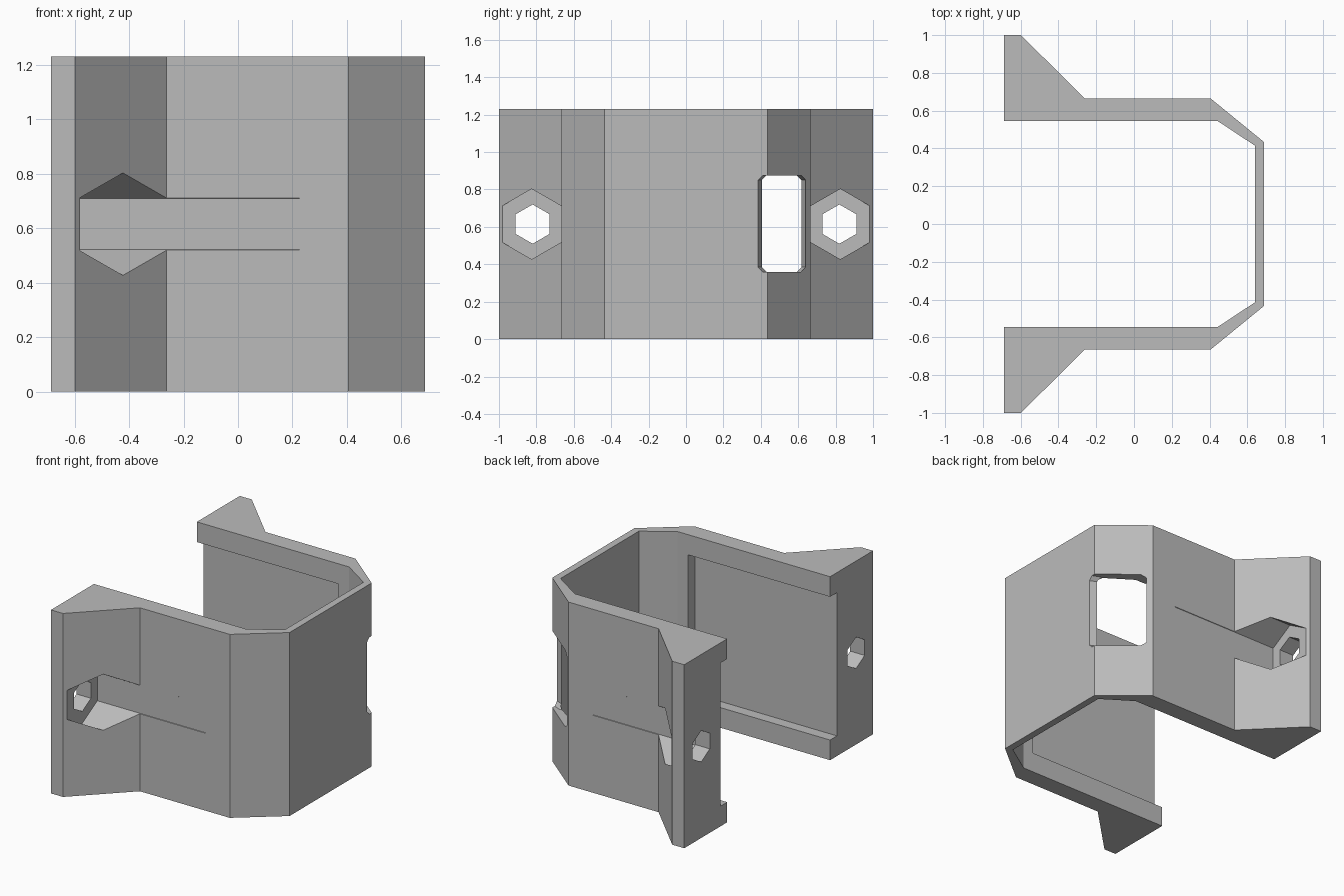
import bpy, bmesh, math

cube = bpy.data.objects.get("Cube")
if cube:
    bpy.data.objects.remove(cube, do_unlink=True)

HEIGHT = 1.23
MID = HEIGHT / 2

grey = bpy.data.materials.new("plain grey")
grey.use_nodes = True
grey.diffuse_color = (0.5, 0.5, 0.5, 1)
grey.node_tree.nodes["Principled BSDF"].inputs["Base Color"].default_value = grey.diffuse_color


def loft(name, rings):
    """Closed solid through a list of rings with equal point counts."""
    bm = bmesh.new()
    loops = [[bm.verts.new(p) for p in ring] for ring in rings]
    n = len(rings[0])
    bm.faces.new(loops[0])
    bm.faces.new(loops[-1])
    for a, b in zip(loops, loops[1:]):
        for i in range(n):
            j = (i + 1) % n
            bm.faces.new((a[i], a[j], b[j], b[i]))
    bmesh.ops.recalc_face_normals(bm, faces=bm.faces)
    mesh = bpy.data.meshes.new(name)
    bm.to_mesh(mesh)
    bm.free()
    mesh.materials.append(grey)
    obj = bpy.data.objects.new(name, mesh)
    bpy.context.collection.objects.link(obj)
    return obj


def hexagon(x, y, radius):
    angles = [math.radians(90 + 60 * i) for i in range(6)]
    return [(x, y + radius * math.cos(a), MID + radius * math.sin(a)) for a in angles]


def rectangle(x, y0, y1, z0, z1):
    return [(x, y0, z0), (x, y1, z0), (x, y1, z1), (x, y0, z1)]


def clipped_rectangle(x, y0, y1, z0, z1, c=0.025):
    return [(x, y0 + c, z0), (x, y1 - c, z0), (x, y1, z0 + c), (x, y1, z1 - c),
            (x, y1 - c, z1), (x, y0 + c, z1), (x, y0, z1 - c), (x, y0, z0 + c)]


def cut(target, cutter):
    cutter.hide_render = True
    mod = target.modifiers.new(cutter.name, "BOOLEAN")
    mod.operation = "DIFFERENCE"
    mod.solver = "EXACT"
    mod.object = cutter
    bpy.context.view_layer.objects.active = target
    bpy.ops.object.modifier_apply(modifier=mod.name)
    bpy.data.objects.remove(cutter, do_unlink=True)


# Bracket body: half of the plan outline, mirrored across y and extruded
outer = [(-0.687, 1), (-0.598, 1), (-0.262, 0.665), (0.405, 0.665), (0.687, 0.435)]
inner = [(0.64, 0.415), (0.443, 0.545), (-0.687, 0.545)]


def mirrored(points):
    return [(x, -y) for x, y in reversed(points)]


outline = outer + mirrored(outer) + mirrored(inner) + inner
body = loft("bracket_body", [[(x, y, z) for x, y in outline] for z in (0, HEIGHT)])

for side in (-1, 1):
    # Nut channel, bolt hole and inner recess in each arm
    cut(body, loft("nut_channel", [hexagon(x, side * 0.825, 0.188) for x in (-0.58, 0.225)]))
    cut(body, loft("bolt_hole", [hexagon(x, side * 0.82, 0.105) for x in (-0.9, -0.5)]))
    cut(body, loft("arm_recess", [rectangle(x, side * 0.5, side * 0.618, 0.135, HEIGHT - 0.135)
                                  for x in (-0.9, 0.365)]))

# Flared window through one bevelled corner
window = [(0.355, 0.41, 0.615), (0.433, 0.408, 0.64), (0.64, 0.405, 0.645), (0.75, 0.357, 0.65)]
cut(body, loft("corner_window", [clipped_rectangle(x, a, b, 0.36, 0.875) for x, a, b in window]))
